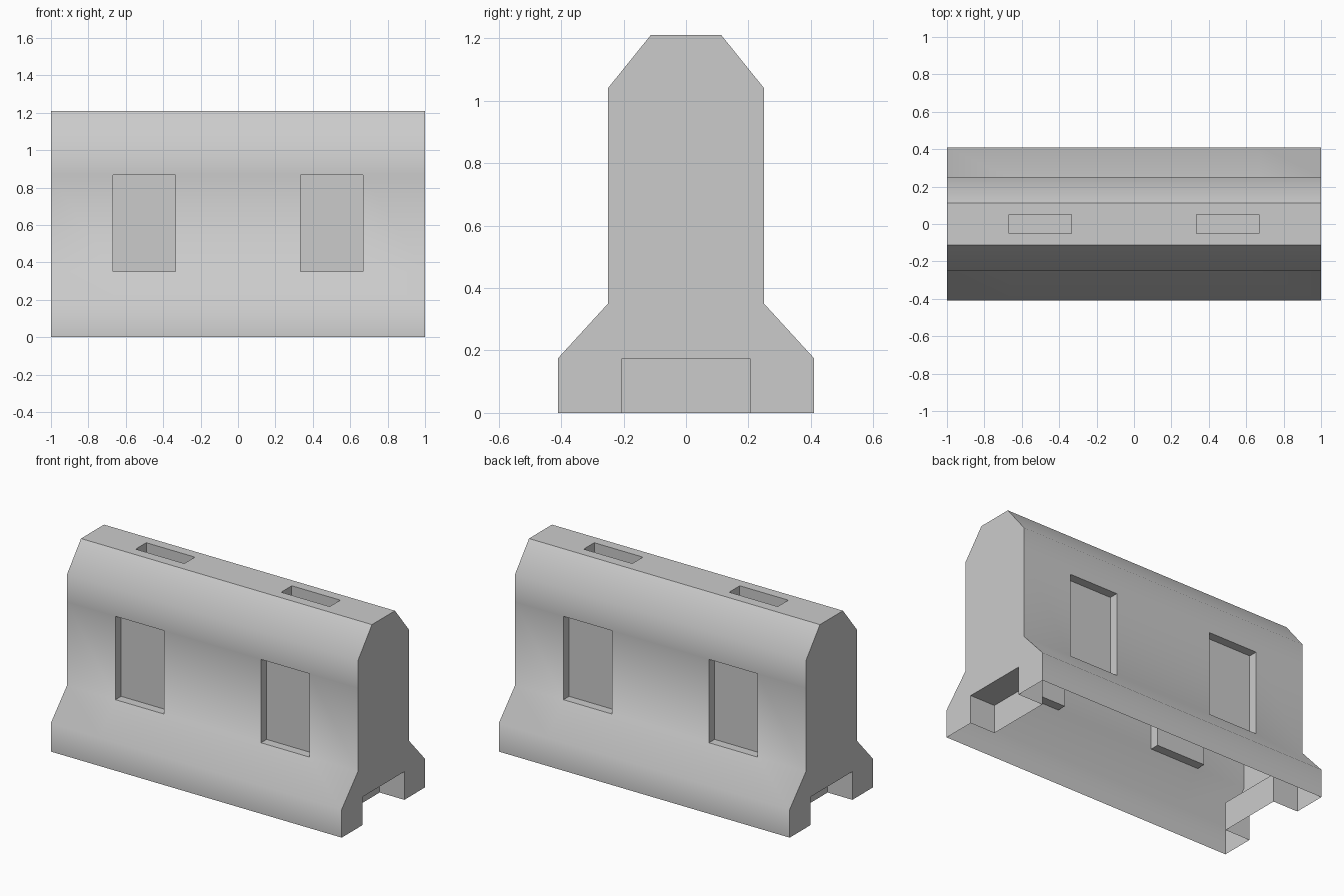
import bpy, bmesh, math

if "Cube" in bpy.data.objects:
    bpy.data.objects.remove(bpy.data.objects["Cube"])

# Half cross-section (y, z), bottom to top; mirrored to make the full open-bottom outline
half = [(0.41, 0), (0.41, 0.175), (0.25, 0.35), (0.25, 0.868),
        (0.25, 1.04), (0.113, 1.21), (0.052, 1.21)]
outline = half + [(-y, z) for y, z in reversed(half)]
stations = [-1, -0.667, -0.333, 0.333, 0.667, 1]
POCKET_DEPTH, SLOT_DEPTH = 0.055, 0.1
NOTCH_Y, NOTCH_Z, NOTCH_DEPTH = 0.205, 0.175, 0.17

bm = bmesh.new()

# Outer skin, lofted along x
rings = [[bm.verts.new((x, y, z)) for y, z in outline] for x in stations]
pockets, slots = [], []
for i in range(len(stations) - 1):
    for j in range(len(outline) - 1):
        f = bm.faces.new((rings[i][j], rings[i + 1][j],
                          rings[i + 1][j + 1], rings[i][j + 1]))
        if i in (1, 3):
            c = f.calc_center_median()
            if 0.5 < c.z < 0.7:
                pockets.append(f)
            elif abs(c.y) < 0.01:
                slots.append(f)

# End walls, each with a drainage notch pushed inwards
notch = [(-NOTCH_Y, 0), (-NOTCH_Y, NOTCH_Z), (NOTCH_Y, NOTCH_Z), (NOTCH_Y, 0)]
for ring, side in ((rings[0], -1), (rings[-1], 1)):
    rim = [bm.verts.new((side, y, z)) for y, z in notch]
    back = [bm.verts.new((side * (1 - NOTCH_DEPTH), y, z)) for y, z in notch]
    bm.faces.new(ring + rim)
    bm.faces.new(back)
    for k in range(3):
        bm.faces.new((rim[k], rim[k + 1], back[k + 1], back[k]))


def recess(faces, offset):
    """Push each face inwards, leaving straight walls."""
    for f in bmesh.ops.extrude_discrete_faces(bm, faces=faces)["faces"]:
        bmesh.ops.translate(bm, verts=f.verts, vec=offset(f.calc_center_median()))


# Side pockets and top lifting slots
recess(pockets, lambda c: (0, math.copysign(POCKET_DEPTH, -c.y), 0))
recess(slots, lambda c: (0, 0, -SLOT_DEPTH))

bmesh.ops.remove_doubles(bm, verts=bm.verts, dist=1e-5)
bmesh.ops.recalc_face_normals(bm, faces=bm.faces)
mesh = bpy.data.meshes.new("road_barrier")
bm.to_mesh(mesh)
bm.free()

# Soft shading over the sloped sides, crisp top, ends and recesses
barrier = bpy.data.objects.new("road_barrier", mesh)
bpy.context.collection.objects.link(barrier)
bpy.context.view_layer.objects.active = barrier
barrier.select_set(True)
bpy.ops.object.shade_smooth_by_angle(angle=math.radians(46))
